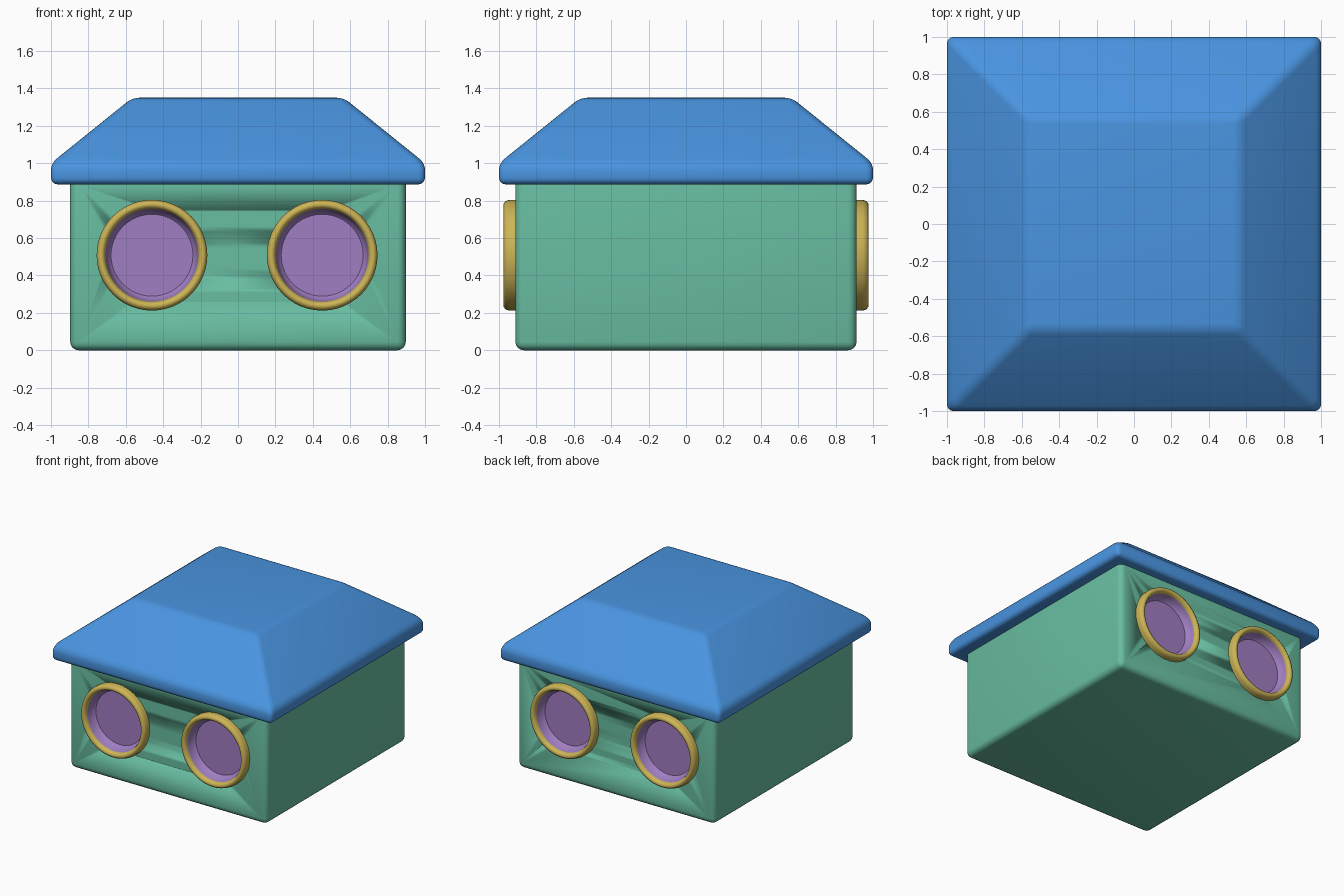
import bpy, bmesh, math
from mathutils import Matrix

if "Cube" in bpy.data.objects:
    bpy.data.objects.remove(bpy.data.objects["Cube"], do_unlink=True)


def material(name, rgb):
    linear = [((c / 255 + 0.055) / 1.055) ** 2.4 for c in rgb] + [1]
    mat = bpy.data.materials.new(name)
    mat.use_nodes = True
    mat.diffuse_color = linear
    mat.node_tree.nodes["Principled BSDF"].inputs["Base Color"].default_value = linear
    return mat


green = material("wall green", (104, 189, 161))
blue = material("roof blue", (73, 148, 224))
purple = material("window purple", (160, 126, 194))
gold = material("frame gold", (204, 180, 86))


def make_object(name, bm, mat, angle=40):
    bmesh.ops.recalc_face_normals(bm, faces=bm.faces)
    mesh = bpy.data.meshes.new(name)
    bm.to_mesh(mesh)
    bm.free()
    mesh.materials.append(mat)
    obj = bpy.data.objects.new(name, mesh)
    bpy.context.collection.objects.link(obj)
    bpy.ops.object.select_all(action="DESELECT")
    obj.select_set(True)
    bpy.context.view_layer.objects.active = obj
    bpy.ops.object.shade_smooth_by_angle(angle=math.radians(angle))
    return obj


def stacked_squares(levels, bevel):
    """Closed solid through rectangles of (half x, half y, z), with rounded edges."""
    bm = bmesh.new()
    rings = [[bm.verts.new((sx * hx, sy * hy, z))
              for sx, sy in ((-1, -1), (1, -1), (1, 1), (-1, 1))]
             for hx, hy, z in levels]
    bm.faces.new(rings[0])
    bm.faces.new(rings[-1])
    for low, high in zip(rings, rings[1:]):
        for i in range(4):
            j = (i + 1) % 4
            bm.faces.new((low[i], low[j], high[j], high[i]))
    bmesh.ops.recalc_face_normals(bm, faces=bm.faces)
    bmesh.ops.bevel(bm, geom=bm.edges[:], offset=bevel, segments=4,
                    profile=0.5, affect="EDGES")
    return bm


def lathe(profile, side, x, z, closed):
    """Spin (radius, depth) points about a window axis facing along y."""
    bm = bmesh.new()
    verts = [bm.verts.new((r, side * d, 0)) for r, d in profile]
    pairs = list(zip(verts, verts[1:]))
    if closed:
        pairs.append((verts[-1], verts[0]))
    edges = [bm.edges.new(p) for p in pairs]
    bmesh.ops.spin(bm, geom=verts + edges, cent=(0, 0, 0), axis=(0, 1, 0),
                   angle=math.tau, steps=48)
    bmesh.ops.remove_doubles(bm, verts=bm.verts, dist=0.0005)
    bmesh.ops.translate(bm, verts=bm.verts, vec=(x, 0, z))
    return bm


# Walls and hipped roof
walls = make_object("walls", stacked_squares([(0.897, 0.912, 0), (0.897, 0.912, 0.93)], 0.045), green)
make_object("roof", stacked_squares([(1, 1, 0.887), (1, 1, 1.0), (0.565, 0.565, 1.35)], 0.035), blue, 60)

# Round windows, two on the front and two on the back
frame_profile = [(0.25, 0.89), (0.296, 0.89), (0.296, 0.945), (0.289, 0.966),
                 (0.273, 0.976), (0.256, 0.968), (0.248, 0.945)]
pane_profile = [(0.252, 0.955), (0.243, 0.925), (0.235, 0.89), (0.219, 0.875), (0, 0.875)]

for side, face in ((-1, "front"), (1, "back")):
    for x, hand in ((-0.46, "right"), (0.45, "left")):
        z = 0.508
        # Recess in the wall
        bm = bmesh.new()
        bmesh.ops.create_cone(bm, cap_ends=True, segments=48, radius1=0.252,
                              radius2=0.252, depth=0.2,
                              matrix=Matrix.Translation((x, side * 0.96, z))
                              @ Matrix.Rotation(math.pi / 2, 4, "X"))
        cutter = make_object("window_cutter", bm, green)
        cutter.hide_render = True
        bpy.context.view_layer.objects.active = walls
        cut = walls.modifiers.new("recess", "BOOLEAN")
        cut.operation = "DIFFERENCE"
        cut.object = cutter
        bpy.ops.object.modifier_apply(modifier=cut.name)
        bpy.data.objects.remove(cutter, do_unlink=True)
        # Frame and sunken pane
        make_object(f"{face}_{hand}_window_frame",
                    lathe(frame_profile, side, x, z, True), gold, 60)
        pane = make_object(f"{face}_{hand}_window_pane",
                           lathe(pane_profile, side, x, z, False), purple, 35)
        # Make the dished pane face outwards
        floor = max(pane.data.polygons, key=lambda p: abs(p.normal.y))
        if floor.normal.y * side < 0:
            pane.data.flip_normals()
